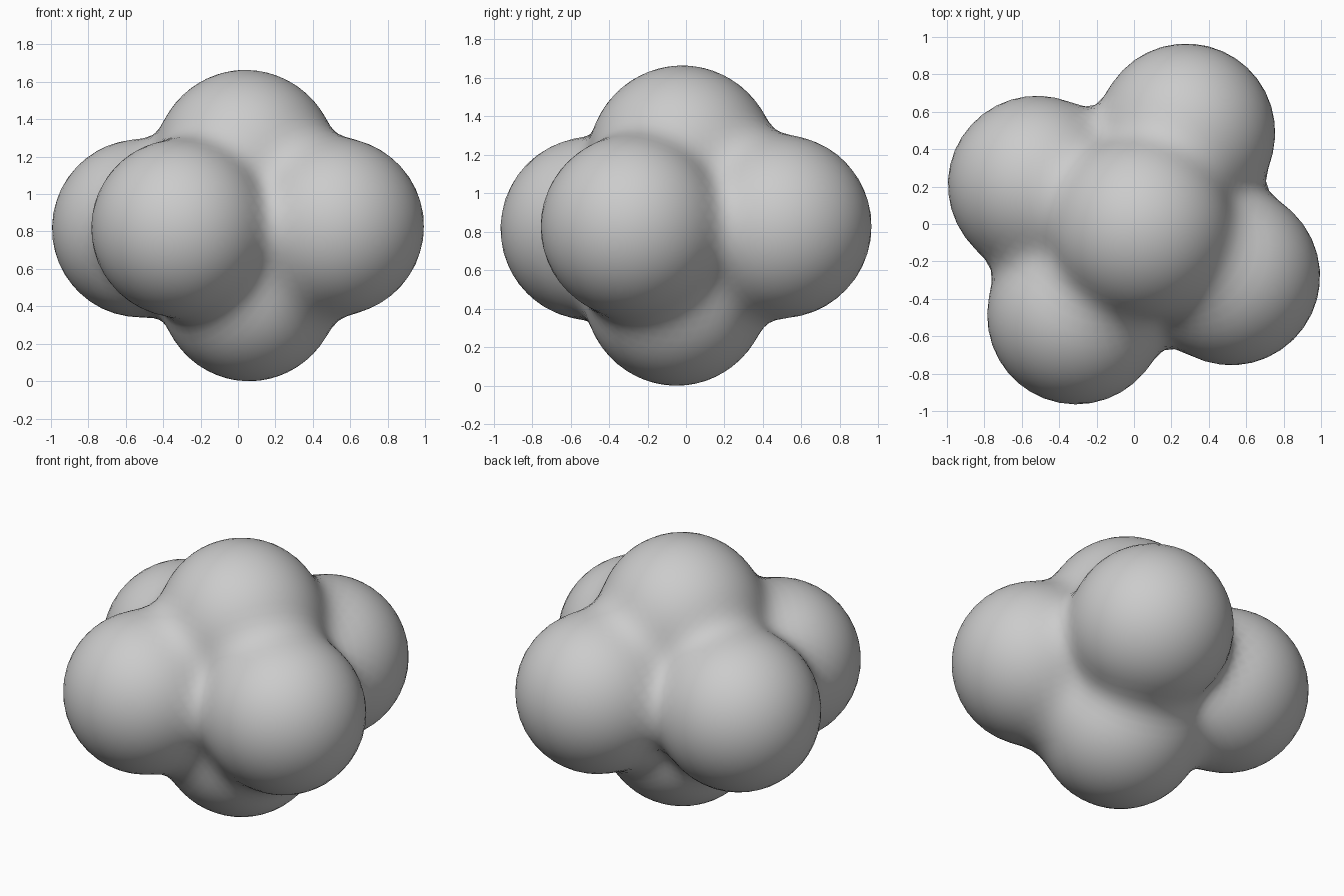
import bpy, bmesh
from mathutils import Vector

if "Cube" in bpy.data.objects:
    bpy.data.objects.remove(bpy.data.objects["Cube"])

# Six balls (centre, visible radius) that melt into one another
BALLS = [
    (Vector((-0.31, -0.49, 0.83)), 0.48),   # front
    (Vector((0.52, -0.28, 0.84)), 0.48),    # right
    (Vector((0.28, 0.49, 0.84)), 0.48),     # back
    (Vector((-0.52, 0.21, 0.83)), 0.48),    # left
    (Vector((0.04, -0.02, 1.19)), 0.49),    # top
    (Vector((0.06, -0.05, 0.49)), 0.48),    # bottom
]
SUPPORT, STIFF, LEVEL = 1.325, 7.4, 0.6
CENTRE = Vector((0.0, 0.0, 0.84))


def field(p):
    total = 0.0
    for c, r in BALLS:
        u = (p - c).length_squared / (r * SUPPORT) ** 2
        if u < 1:
            total += STIFF * (1 - u) ** 3
    return total - LEVEL


def surface(direction):
    # step inward to the outermost skin, then refine by bisection
    t = 1.2
    while t > 0.2 and field(CENTRE + direction * t) < 0:
        t -= 0.02
    lo, hi = t, t + 0.02
    for _ in range(8):
        mid = (lo + hi) / 2
        if field(CENTRE + direction * mid) > 0:
            lo = mid
        else:
            hi = mid
    return CENTRE + direction * lo


# Wrap a sphere onto the blended skin
bm = bmesh.new()
bmesh.ops.create_icosphere(bm, subdivisions=5, radius=1.0)
for v in bm.verts:
    v.co = surface(v.co.normalized())
for f in bm.faces:
    f.smooth = True
for _ in range(2):
    bmesh.ops.smooth_vert(bm, verts=bm.verts, factor=0.3,
                          use_axis_x=True, use_axis_y=True, use_axis_z=True)

# Rest on the floor
low = min(v.co.z for v in bm.verts)
bmesh.ops.translate(bm, verts=bm.verts, vec=(0, 0, -low))

mesh = bpy.data.meshes.new("ball_cluster")
bm.to_mesh(mesh)
bm.free()
bpy.context.collection.objects.link(bpy.data.objects.new("ball_cluster", mesh))
